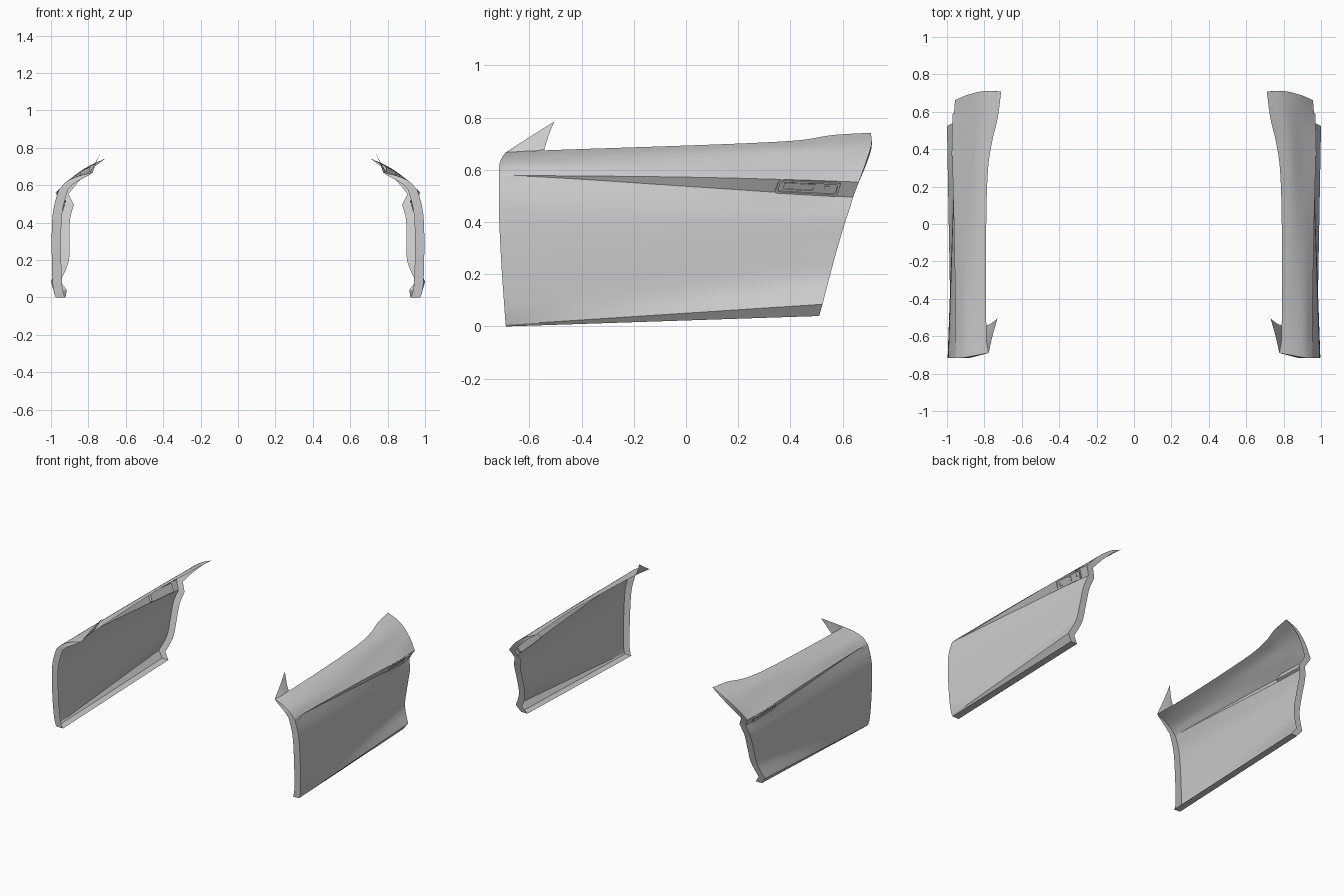
import bpy, bmesh, math
from mathutils import Vector as V

if "Cube" in bpy.data.objects:
    bpy.data.objects.remove(bpy.data.objects["Cube"])


def spline(pts, n):
    """Smooth curve through points, n+1 samples spaced evenly by chord length."""
    p = [V(q) for q in pts]
    t = [0.0]
    for a, b in zip(p, p[1:]):
        t.append(t[-1] + max((b - a).length, 1e-6))
    m = []
    for i in range(len(p)):
        a, b = max(i - 1, 0), min(i + 1, len(p) - 1)
        m.append((p[b] - p[a]) / (t[b] - t[a]))
    out, k = [], 0
    for s in range(n + 1):
        x = t[-1] * s / n
        while k < len(p) - 2 and x > t[k + 1]:
            k += 1
        h = t[k + 1] - t[k]
        f = (x - t[k]) / h
        out.append(p[k] * (2*f**3 - 3*f**2 + 1) + m[k] * h * (f**3 - 2*f**2 + f)
                   + p[k + 1] * (3*f**2 - 2*f**3) + m[k + 1] * h * (f**3 - f**2))
    return out


def make(name, bm, angle=25):
    """Turn a bmesh into a smooth shaded object mirrored across x = 0."""
    me = bpy.data.meshes.new(name)
    bm.to_mesh(me)
    bm.free()
    ob = bpy.data.objects.new(name, me)
    bpy.context.collection.objects.link(ob)
    bpy.ops.object.select_all(action='DESELECT')
    ob.select_set(True)
    bpy.context.view_layer.objects.active = ob
    bpy.ops.object.shade_smooth_by_angle(angle=math.radians(angle))
    mod = ob.modifiers.new("other_side", 'MIRROR')
    mod.use_mirror_merge = False
    return ob


# Door skin: feature lines running front to rear, bottom to top (x, y, z)
lines = [
    [(.972, -.69, .0), (.966, .51, .04)],                                   # bottom edge
    [(.978, -.691, .006), (1.0, .523, .085)],                               # sill lip
    [(.99, -.695, .06), (.956, .55, .19)],
    [(.996, -.708, .25), (.95, .58, .30)],
    [(.993, -.716, .42), (.949, .613, .41)],
    [(.981, -.717, .50), (.941, .627, .45)],
    [(.959, -.717, .573), (.951, -.58, .574), (.945, 0, .537),
     (.938, .45, .507), (.927, .64, .495)],                                 # recess bottom
    [(.957, -.717, .578), (.953, -.58, .578), (.963, 0, .572),
     (.971, .45, .561), (.957, .662, .553)],                                # shoulder crease
    [(.915, -.715, .62), (.91, 0, .623), (.9, .45, .622), (.89, .69, .63)],
    [(.85, -.703, .65), (.85, 0, .667), (.835, .4, .68), (.80, .711, .70)],
    [(.778, -.69, .667), (.79, -.53, .675), (.79, 0, .693), (.78, .3, .705),
     (.757, .45, .715), (.73, .56, .733), (.71, .708, .742)],               # window edge
]
NU = 40
rows = [spline(l, NU) for l in lines]
# Each smooth band lies between two creases
bands = [(0, 1, 1), (1, 6, 20), (6, 7, 2), (7, 10, 14)]
cols = []
for i in range(NU + 1):
    col = [rows[0][i]]
    for a, b, n in bands:
        col += spline([rows[k][i] for k in range(a, b + 1)], n)[1:]
    cols.append(col)
NV = len(cols[0]) - 1

bm = bmesh.new()
g = [[bm.verts.new(p) for p in c] for c in cols]
for i in range(NU):
    for j in range(NV):
        bm.faces.new((g[i][j], g[i + 1][j], g[i + 1][j + 1], g[i][j + 1]))

# Folded flange round the rear, bottom and front edges, fading out at the top
edge = g[NU][::-1] + [g[i][0] for i in range(NU - 1, 0, -1)] + g[0]
inner = []
crease = 23
for k, v in enumerate(edge):
    j = min(k, len(edge) - 1 - k)          # steps down from the window edge
    up = max(0, min(1, (NV - j - crease) / (NV - crease)))
    w = .05 * (1 - up ** 2)
    inner.append(bm.verts.new(v.co + V((-w * (1 - .4 * up), 0, -.7 * w * up))))
for k in range(len(edge) - 1):
    bm.faces.new((edge[k + 1], edge[k], inner[k], inner[k + 1]))
make("door_skin", bm)

# Mirror sail: the triangular fin on the front of the window edge
bm = bmesh.new()
base = spline([(.777, -.69, .667), (.789, -.62, .671), (.789, -.543, .676)], 8)
rim = spline([(.777, -.69, .667), (.757, -.60, .725), (.73, -.505, .785)], 8)
back = spline([(.789, -.543, .676), (.772, -.536, .70), (.753, -.524, .738), (.73, -.505, .785)], 8)
loop = [bm.verts.new(p) for p in base + back[1:]]
top = [bm.verts.new(p) for p in rim[1:-1]]
bm.faces.new(loop + top[::-1])
bmesh.ops.triangulate(bm, faces=bm.faces[:])
make("mirror_sail", bm)


def on_recess(y, z, d):
    """Point on the tilted recess face, lifted outwards by d."""
    x = .94 + .6 * (z - .513 + .06 * (y - .35)) - .03 * (y - .35)
    return V((x + d * .86, y, z - d * .5))


def ring(corners, d, r=.006):
    """Outline with cut corners at depth d."""
    out = []
    n = len(corners)
    for i in range(n):
        c = V(corners[i])
        for q in (V(corners[i - 1]), V(corners[(i + 1) % n])):
            s = c + (q - c).normalized() * r
            out.append(on_recess(s.x, s.y, d))
    return out


def stack(name, levels):
    """Closed solid made from a chain of outlines."""
    bm = bmesh.new()
    rs = [[bm.verts.new(p) for p in ring(*l)] for l in levels]
    for a, b in zip(rs, rs[1:]):
        for i in range(len(a)):
            k = (i + 1) % len(a)
            bm.faces.new((a[i], a[k], b[k], b[i]))
    bm.faces.new(rs[0][::-1])
    bm.faces.new(rs[-1])
    bmesh.ops.recalc_face_normals(bm, faces=bm.faces[:])
    make(name, bm)


# Door handle: framed housing with a raised rim, grip and lock button
outer = [(.338, .514), (.578, .500), (.594, .551), (.358, .563)]
panel = [(.350, .520), (.571, .507), (.583, .545), (.364, .556)]
stack("handle_housing", [(outer, -.018), (outer, .006), (panel, .006), (panel, -.003)])
cup = [(.370, .523), (.488, .516), (.498, .545), (.380, .552)]
hole = [(.378, .528), (.484, .522), (.491, .541), (.385, .547)]
stack("handle_grip", [(cup, -.006, .004), (cup, .004, .004), (hole, .004, .003), (hole, -.002, .003)])
lock = [(.528, .522), (.546, .521), (.550, .537), (.532, .538)]
stack("lock_button", [(lock, -.006, .003), (lock, .002, .003)])
